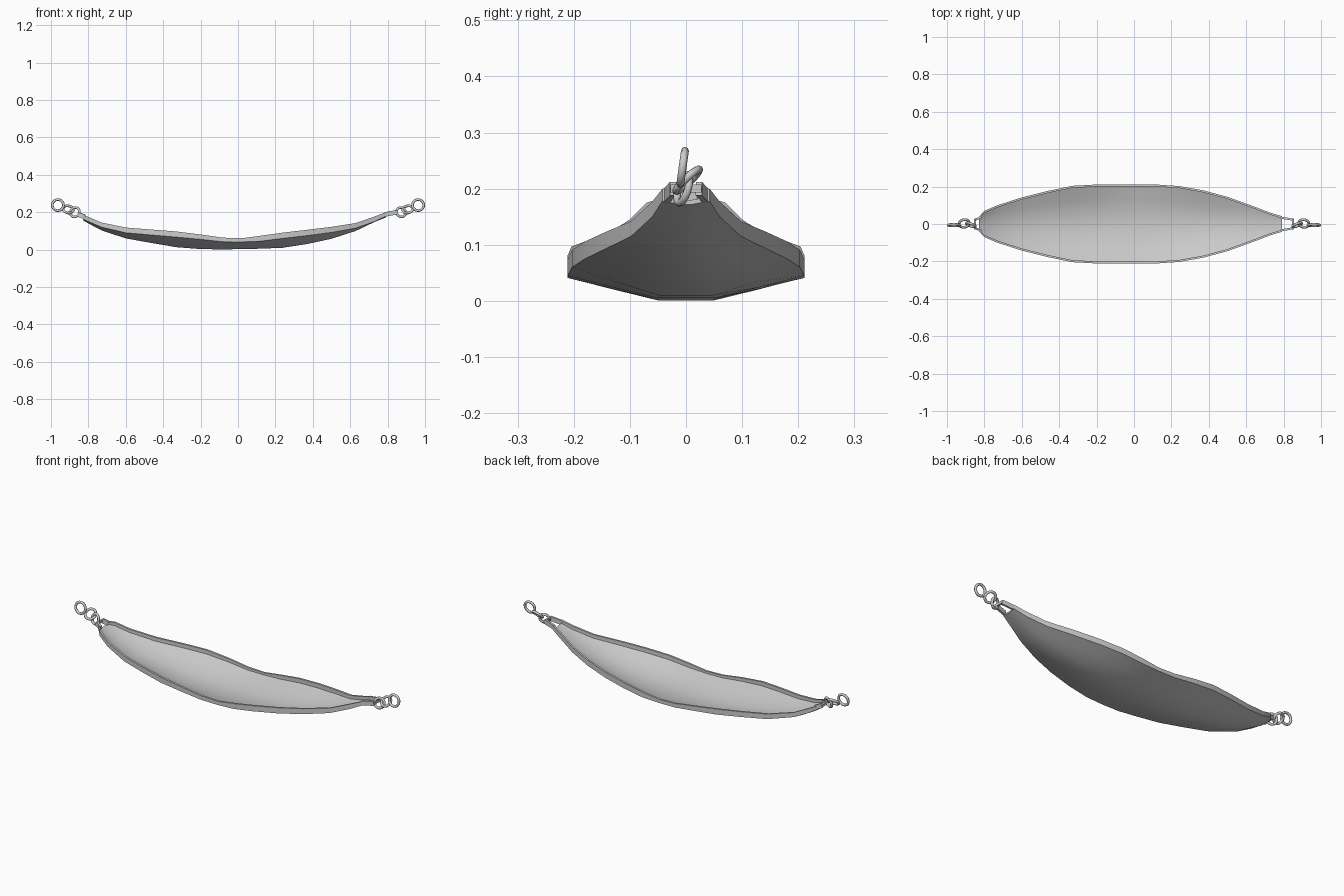
import bpy, bmesh, math
from mathutils import Vector

cube = bpy.data.objects.get("Cube")
if cube:
    bpy.data.objects.remove(cube, do_unlink=True)

grey = bpy.data.materials.new("grey_metal")
grey.use_nodes = True
colour = (0.6, 0.6, 0.6, 1)
grey.diffuse_color = colour
grey.node_tree.nodes["Principled BSDF"].inputs["Base Color"].default_value = colour


def finish(obj, name, angle=35):
    obj.name = name
    obj.data.materials.clear()
    obj.data.materials.append(grey)
    bpy.ops.object.select_all(action='DESELECT')
    obj.select_set(True)
    bpy.context.view_layer.objects.active = obj
    bpy.ops.object.shade_smooth_by_angle(angle=math.radians(angle))
    return obj


def make_object(name, bm):
    bmesh.ops.recalc_face_normals(bm, faces=bm.faces)
    mesh = bpy.data.meshes.new(name)
    bm.to_mesh(mesh)
    bm.free()
    obj = bpy.data.objects.new(name, mesh)
    bpy.context.collection.objects.link(obj)
    return finish(obj, name)


# Closed cross-section of the curved plate: outer skin, then inner skin
def section(half, top, low, floor, skin=0.008, lip=0.011):
    outer = [(half, top), (half, low),
             (half * .62, low + (floor - low) * .52), (half * .24, floor)]
    inner = [(half * .24, floor + skin),
             (half * .62, low + (floor - low) * .52 + skin),
             (half - lip, low + skin), (half - lip, top)]
    flip = lambda pts: [(-y, z) for y, z in reversed(pts)]
    return outer + flip(outer) + flip(inner) + inner


# Stations along the plate: x, half width, rim top, rim underside, floor
stations = [
    (-.83, .038, .185, .163, .158), (-.80, .07, .175, .15, .14),
    (-.73, .1, .145, .12, .103), (-.6, .142, .118, .09, .06),
    (-.46, .177, .107, .078, .035), (-.33, .204, .097, .067, .013),
    (-.2, .211, .081, .055, .003), (-.08, .211, .064, .042, .001),
    (.02, .211, .061, .041, .003), (.12, .211, .074, .045, .005),
    (.24, .203, .091, .06, .01), (.37, .18, .106, .075, .03),
    (.5, .145, .122, .092, .058), (.63, .098, .142, .115, .1),
    (.73, .06, .177, .15, .148), (.79, .042, .2, .178, .172),
]
bm = bmesh.new()
rings = [[bm.verts.new((x, y, z)) for y, z in section(*dims)]
         for x, *dims in stations]
count = len(rings[0])
for a, b in zip(rings, rings[1:]):
    for i in range(count):
        j = (i + 1) % count
        bm.faces.new((a[i], a[j], b[j], b[i]))
# End strips across the plate thickness
for ring in (rings[0], rings[-1]):
    for i in range(count // 2 - 1):
        bm.faces.new((ring[i], ring[i + 1], ring[-2 - i], ring[-1 - i]))
make_object("curved_plate", bm)


# Rectangular bar between two points
def bar(name, start, end, width, height):
    start, end = Vector(start), Vector(end)
    bm = bmesh.new()
    bmesh.ops.create_cube(bm, size=1)
    along = end - start
    bmesh.ops.scale(bm, vec=(along.length, width, height), verts=bm.verts)
    turn = along.to_track_quat('X', 'Z').to_matrix()
    bmesh.ops.rotate(bm, matrix=turn, verts=bm.verts)
    bmesh.ops.translate(bm, vec=(start + end) / 2, verts=bm.verts)
    return make_object(name, bm)


def link(name, place, radius, turn):
    bpy.ops.mesh.primitive_torus_add(
        location=place, rotation=[math.radians(t) for t in turn],
        major_radius=radius, minor_radius=.007,
        major_segments=20, minor_segments=8)
    finish(bpy.context.object, name, 60)


# Clevis bracket and chain at each end
for name, s, x, z in (("right", -1, .82, .175), ("left", 1, .785, .188)):
    for side, y in (("front", -1), ("back", 1)):
        bar(f"{name}_{side}_bracket_arm", (s * x, y * .034, z),
            (s * .85, y * .023, z + .012), .011, .024)
    bar(f"{name}_bracket_pin", (s * .85, -.028, z + .012),
        (s * .85, .028, z + .012), .011, .014)
    link(f"{name}_inner_link", (s * .872, -.005, .2), .026, (75, 0, s * 20))
    link(f"{name}_middle_link", (s * .908, .003, .215), .028, (40, s * -20, s * 10))
    link(f"{name}_outer_link", (s * .963, -.006, .238), .03, (82, 0, 0))
